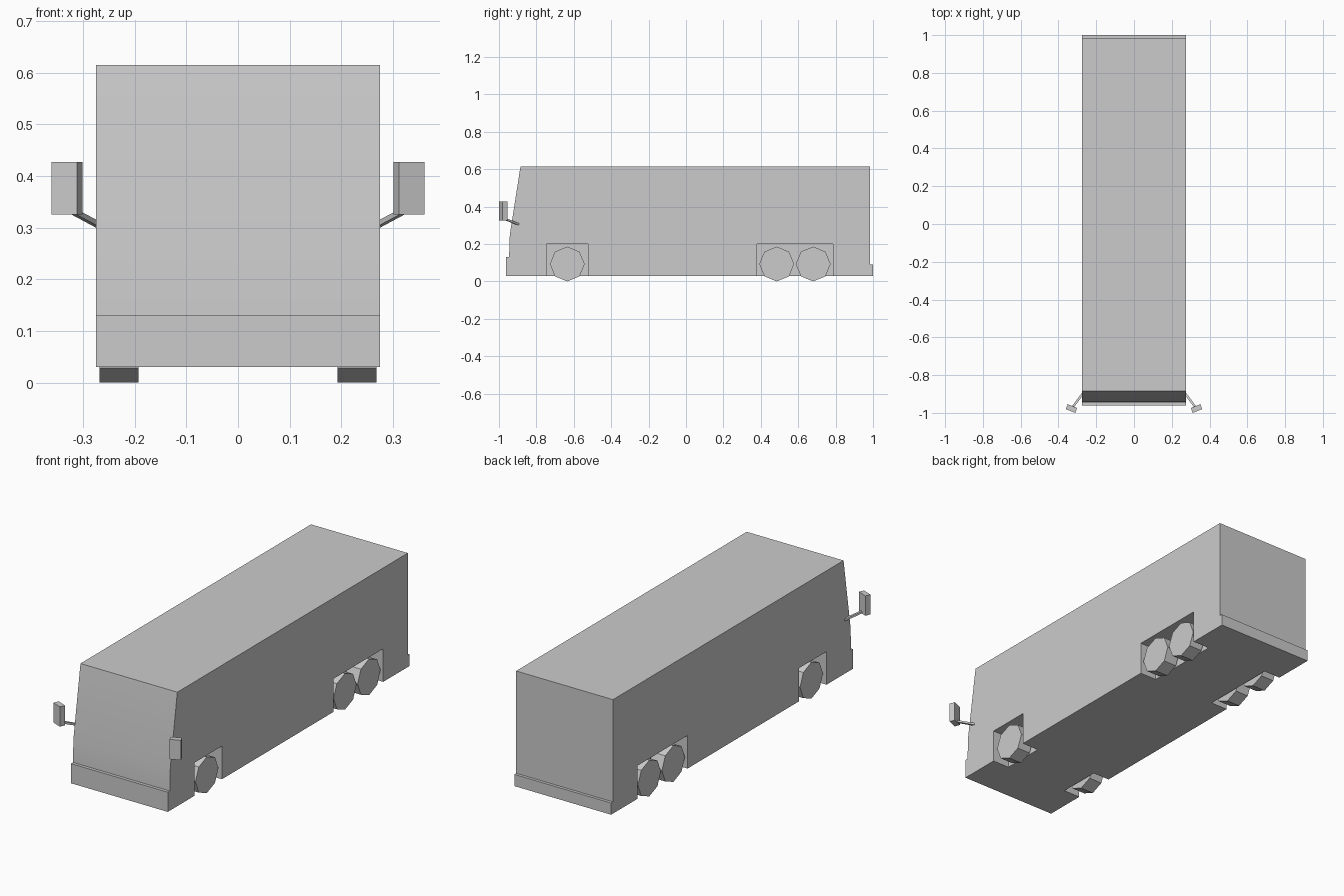
import bpy, bmesh, math
from mathutils import Vector, Matrix

if "Cube" in bpy.data.objects:
    bpy.data.objects.remove(bpy.data.objects["Cube"])

HALF_W = 0.275


def make_object(name, bm):
    bmesh.ops.recalc_face_normals(bm, faces=bm.faces[:])
    mesh = bpy.data.meshes.new(name)
    bm.to_mesh(mesh)
    bm.free()
    obj = bpy.data.objects.new(name, mesh)
    bpy.context.collection.objects.link(obj)
    return obj


def extrude_profile(name, profile, x0, x1):
    """Extrude a (y, z) outline along x."""
    bm = bmesh.new()
    face = bm.faces.new([bm.verts.new((x0, y, z)) for y, z in profile])
    geom = bmesh.ops.extrude_face_region(bm, geom=[face])["geom"]
    moved = [g for g in geom if isinstance(g, bmesh.types.BMVert)]
    bmesh.ops.translate(bm, verts=moved, vec=(x1 - x0, 0, 0))
    return make_object(name, bm)


def box(name, center, size, rot=Matrix.Identity(4)):
    bm = bmesh.new()
    mat = Matrix.Translation(center) @ rot @ Matrix.Diagonal((*size, 1))
    bmesh.ops.create_cube(bm, size=1, matrix=mat)
    return make_object(name, bm)


# Body shell: side outline with bumpers and raked windscreen
body = extrude_profile("bus_body", [
    (-0.962, 0.03), (-0.962, 0.131), (-0.946, 0.131), (-0.942, 0.25),
    (-0.885, 0.615), (0.985, 0.615), (0.985, 0.09), (1.0, 0.09), (1.0, 0.03),
], -HALF_W, HALF_W)

# Wheel arches cut into both sides
for side in (-1, 1):
    for y0, y1 in ((-0.747, -0.523), (0.38, 0.785)):
        cutter = box("wheel_arch_cutter", (side * 0.28, (y0 + y1) / 2, 0.1),
                     (0.2, y1 - y0, 0.2))
        cutter.hide_render = True
        cutter.hide_set(True)
        cut = body.modifiers.new("wheel_arch", "BOOLEAN")
        cut.operation = "DIFFERENCE"
        cut.solver = "EXACT"
        cut.object = cutter

# Soften only the shallow fold of the front
bpy.context.view_layer.objects.active = body
body.select_set(True)
bpy.ops.object.shade_smooth_by_angle(angle=math.radians(30))

for side, label in ((-1, "left"), (1, "right")):
    # Octagonal wheels
    for y in (-0.635, 0.485, 0.68):
        ring = [(y + 0.093 * math.cos(k * math.pi / 4),
                 0.093 + 0.093 * math.sin(k * math.pi / 4)) for k in range(8)]
        extrude_profile("wheel_" + label, ring, side * 0.193, side * 0.268)

    # Angled wing mirror
    box("mirror_" + label, (side * 0.331, -0.977, 0.376), (0.054, 0.028, 0.102),
        Matrix.Rotation(side * math.radians(22), 4, "Z"))

    # Mirror arm
    a = Vector((side * 0.268, -0.893, 0.304))
    b = Vector((side * 0.322, -0.966, 0.333))
    box("mirror_arm_" + label, (a + b) / 2, (0.012, 0.010, (b - a).length),
        (b - a).to_track_quat("Z", "Y").to_matrix().to_4x4())
